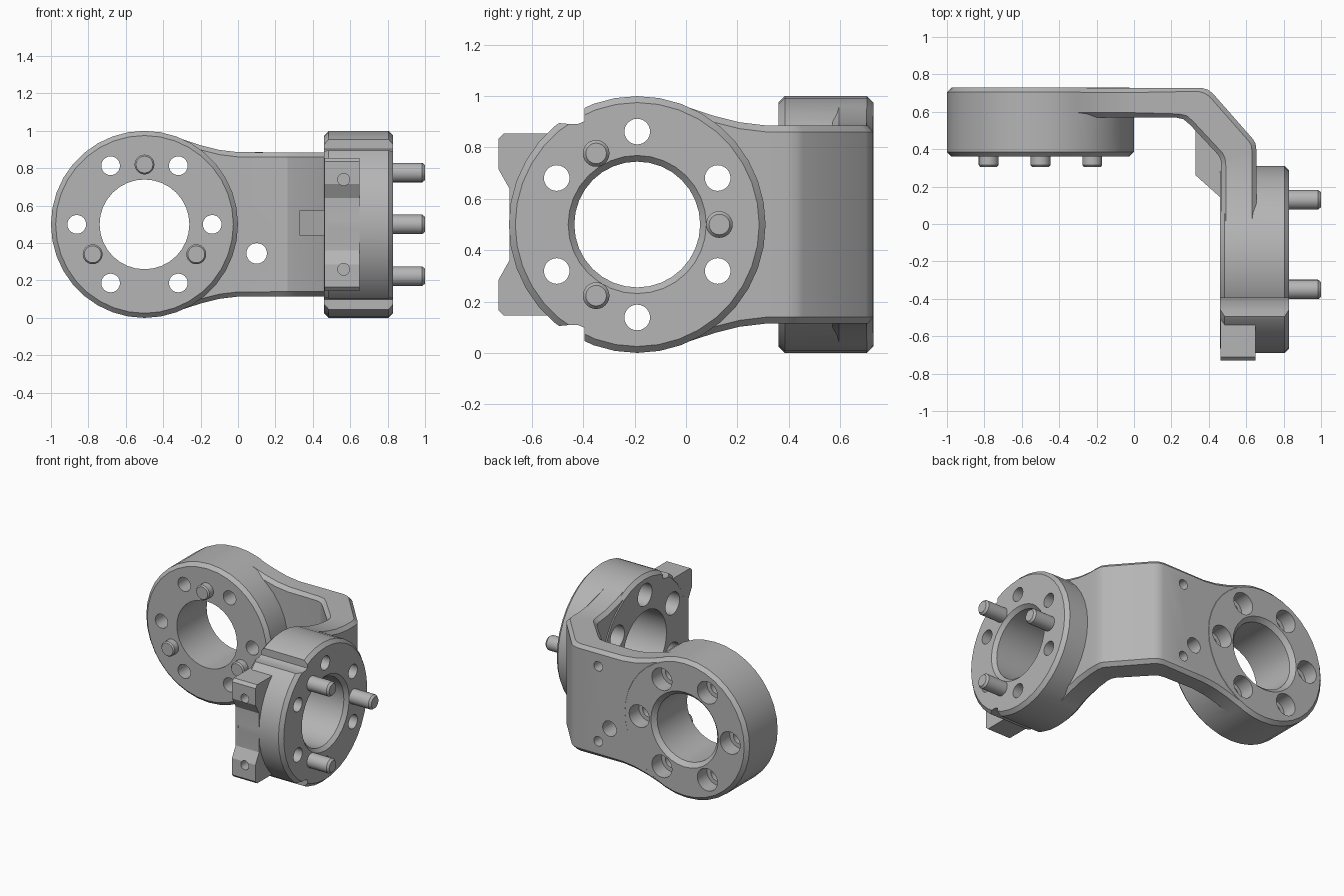
import bpy, bmesh
from math import sin, cos, radians, sqrt, tau
from mathutils import Vector

if "Cube" in bpy.data.objects:
    bpy.data.objects.remove(bpy.data.objects["Cube"], do_unlink=True)

grey = bpy.data.materials.new("machined_grey")
grey.use_nodes = True
colour = (0.46, 0.46, 0.46, 1)
grey.diffuse_color = colour
grey.node_tree.nodes["Principled BSDF"].inputs["Base Color"].default_value = colour

RING_R = 0.5        # outer radius of both rings
BOLT_R = 0.362      # bolt circle
PIN_R = 0.32        # pin circle
MID = 0.5           # height of both ring axes
CHAMFER = 0.025
CENTRE = {"y": -0.5, "x": -0.19}   # ring centre along the cross direction


def loft(name, sections):
    """Skin closed sections with the same point count and cap both ends."""
    bm = bmesh.new()
    rows = [[bm.verts.new(p) for p in s] for s in sections]
    n = len(rows[0])
    for a, b in zip(rows, rows[1:]):
        for i in range(n):
            j = (i + 1) % n
            bm.faces.new((a[i], a[j], b[j], b[i]))
    bm.faces.new(rows[0])
    bm.faces.new(rows[-1])
    bmesh.ops.recalc_face_normals(bm, faces=bm.faces)
    mesh = bpy.data.meshes.new(name)
    bm.to_mesh(mesh)
    bm.free()
    mesh.materials.append(grey)
    obj = bpy.data.objects.new(name, mesh)
    bpy.context.collection.objects.link(obj)
    return obj


def turned(name, axis, u, z, profile, n=24):
    """Solid of revolution; profile is (radius, position along axis)."""
    def point(r, t, k):
        a = tau * k / n
        p, q = u + r * cos(a), z + r * sin(a)
        return (p, t, q) if axis == "y" else (t, p, q)
    return loft(name, [[point(r, t, k) for k in range(n)] for r, t in profile])


def prism(name, axis, outline, lo, hi):
    """Extrude a flat outline along x or z."""
    if axis == "x":
        return loft(name, [[(t, a, b) for a, b in outline] for t in (lo, hi)])
    return loft(name, [[(a, b, t) for a, b in outline] for t in (lo, hi)])


def combine(target, tools, operation):
    """Apply booleans and discard the helpers."""
    for tool in tools:
        tool.hide_render = True
        mod = target.modifiers.new("combine", "BOOLEAN")
        mod.solver = "EXACT"
        mod.operation = operation
        mod.object = tool
        dg = bpy.context.evaluated_depsgraph_get()
        mesh = bpy.data.meshes.new_from_object(target.evaluated_get(dg))
        target.modifiers.clear()
        target.data = mesh
        bpy.data.objects.remove(tool, do_unlink=True)


def around(axis, radius, first, count):
    for k in range(count):
        a = radians(first + 360 * k / count)
        yield CENTRE[axis] + radius * cos(a), MID + radius * sin(a)


def ring(name, axis, lo, hi):
    r = RING_R
    return turned(name, axis, CENTRE[axis], MID,
                  [(r - CHAMFER, lo), (r, lo + CHAMFER),
                   (r, hi - CHAMFER), (r - CHAMFER, hi)], 36)


body = ring("bracket_body", "y", 0.36, 0.73)
end_ring = ring("end_ring", "x", 0.46, 0.83)

# Bent arm: (outer point, inner point, half height), flaring into each ring
flare = [(0.1, 0.45), (0.2, 0.456), (0.3, 0.423), (0.4, 0.398), (0.5, 0.386)]
stations = [((CENTRE["y"] + d, 0.728), (CENTRE["y"] + d, 0.57), h) for d, h in flare]
stations += [((0.36, 0.728), (0.22, 0.57), 0.385),
             ((0.395, 0.718), (0.265, 0.56), 0.385),
             ((0.42, 0.70), (0.3, 0.53), 0.385),
             ((0.635, 0.455), (0.45, 0.37), 0.385),
             ((0.65, 0.43), (0.463, 0.345), 0.385),
             ((0.655, 0.39), (0.466, 0.32), 0.385)]
stations += [((0.655, CENTRE["x"] + d), (0.466, CENTRE["x"] + d), h)
             for d, h in reversed(flare)]


def arm_section(outer, inner, h):
    o, i = Vector(outer), Vector(inner)
    c = (o - i).normalized() * CHAMFER
    s = h - CHAMFER
    half = [(o, s), (o - c, h), (i + c, h), (i, s)]
    full = half + [(p, -v) for p, v in reversed(half)]
    return [(p.x, p.y, MID + v) for p, v in full]


arm = loft("arm", [arm_section(*s) for s in stations])

# Rib inside the bend
rib = prism("rib", "z", [(0.33, 0.52), (0.33, 0.26), (0.5, 0.108), (0.5, 0.4)],
            0.44, 0.575)

# Clamp block with a shallow recess between its two pads
upper = [(-0.45, 0.355), (-0.71, 0.355), (-0.73, 0.335), (-0.73, 0.215),
         (-0.688, 0.14)]
outline = [(y, MID + h) for y, h in upper]
outline += [(y, MID - h) for y, h in reversed(upper)]
block = prism("clamp_block", "x", outline, 0.463, 0.65)
combine(body, [arm, end_ring, rib, block], "UNION")

# Central bores, chamfered on the outer side
cutters = [
    turned("bore", "y", CENTRE["y"], MID,
           [(0.24, 0.2), (0.24, 0.70), (0.27, 0.731), (0.27, 0.9)], 32),
    turned("bore", "x", CENTRE["x"], MID,
           [(0.245, 0.3), (0.245, 0.805), (0.27, 0.831), (0.27, 1)], 32)]

# Counterbored bolt holes
for u, z in around("y", BOLT_R, 0, 6):
    cutters.append(turned("bolt_hole", "y", u, z,
                          [(0.05, 0.2), (0.05, 0.62), (0.08, 0.62), (0.08, 0.9)]))
for u, z in around("x", BOLT_R, 30, 6):
    cutters.append(turned("bolt_hole", "x", u, z,
                          [(0.08, 0.36), (0.08, 0.57), (0.05, 0.57), (0.05, 1)]))

# Arm holes and clamp pad holes
cutters.append(turned("arm_hole", "y", 0.1, 0.345, [(0.055, 0.45), (0.055, 0.9)]))
for side in (-1, 1):
    cutters.append(turned("small_hole", "y", 0.19, MID + side * 0.27,
                          [(0.035, 0.63), (0.035, 0.9)], 16))
    cutters.append(turned("pad_hole", "y", 0.565, MID + side * 0.24,
                          [(0.032, -0.9), (0.032, -0.6)], 16))
    # Step across the rim of the end ring
    step = [(-0.395, 0.402), (-0.42, 0.392), (-0.46, 0.392), (-0.6, 0.405),
            (-0.6, 0.7), (-0.395, 0.7)]
    cutters.append(prism("rim_step", "x", [(y, MID + side * h) for y, h in step],
                         0.3, 1))
combine(body, cutters, "DIFFERENCE")

# Locating pins with chamfered tips
parts = [body]
for u, z in around("y", PIN_R, 90, 3):
    parts.append(turned("short_pin", "y", u, z,
                        [(0.045, 0.305), (0.053, 0.315), (0.053, 0.38)]))
for u, z in around("x", PIN_R, 0, 3):
    parts.append(turned("long_pin", "x", u, z,
                        [(0.052, 0.8), (0.052, 0.985), (0.04, 1)]))

bpy.ops.object.select_all(action="DESELECT")
for part in parts:
    part.select_set(True)
bpy.context.view_layer.objects.active = body
bpy.ops.object.shade_smooth_by_angle(angle=radians(28))
